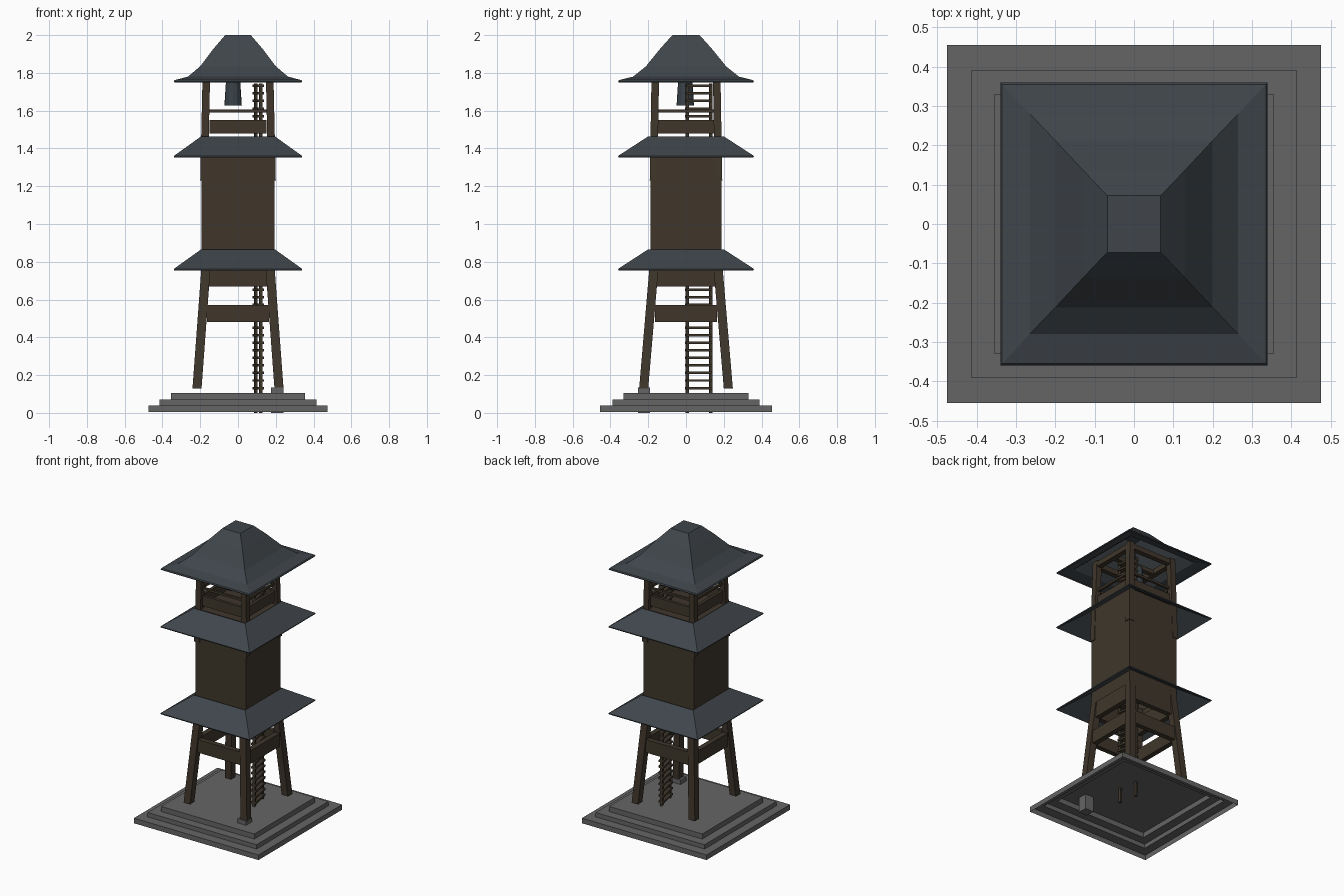
import bpy, bmesh, math
from mathutils import Vector, Matrix

if "Cube" in bpy.data.objects:
    bpy.data.objects.remove(bpy.data.objects["Cube"])


def material(name, rgb):
    m = bpy.data.materials.new(name)
    m.diffuse_color = (*rgb, 1)
    m.use_nodes = True
    m.node_tree.nodes["Principled BSDF"].inputs["Base Color"].default_value = m.diffuse_color
    return m


WOOD = material("dark_wood", (0.05, 0.037, 0.024))
TILE = material("slate_tile", (0.05, 0.06, 0.07))
STONE = material("stone", (0.13, 0.13, 0.13))
METAL = material("bell_metal", (0.04, 0.055, 0.065))


def finish(name, bm, mat):
    bmesh.ops.recalc_face_normals(bm, faces=bm.faces)
    me = bpy.data.meshes.new(name)
    bm.to_mesh(me)
    bm.free()
    me.materials.append(mat)
    ob = bpy.data.objects.new(name, me)
    bpy.context.collection.objects.link(ob)
    return ob


def shell(name, levels, mat, cap=True, thickness=0):
    """Rectangular rings (half x, half y, z) joined from bottom to top, open below."""
    bm = bmesh.new()
    rings = [[bm.verts.new((sx * hx, sy * hy, z))
              for sx, sy in ((-1, -1), (1, -1), (1, 1), (-1, 1))] for hx, hy, z in levels]
    for a, b in zip(rings, rings[1:]):
        for i in range(4):
            j = (i + 1) % 4
            bm.faces.new((a[i], a[j], b[j], b[i]))
    if cap:
        bm.faces.new(rings[-1])
    ob = finish(name, bm, mat)
    if thickness:
        s = ob.modifiers.new("thickness", "SOLIDIFY")
        s.thickness = thickness
        s.offset = -1
    return ob


def box(name, lo, hi, mat, rot=0):
    """Box between two corners, optionally turned about its own vertical axis."""
    lo, hi = Vector(lo), Vector(hi)
    bm = bmesh.new()
    bmesh.ops.create_cube(bm, size=1, matrix=Matrix.Translation((lo + hi) / 2)
                          @ Matrix.Rotation(rot, 4, "Z") @ Matrix.Diagonal((*(hi - lo), 1)))
    return finish(name, bm, mat)


def post(name, a, b, w, mat):
    """Leaning square post with level ends."""
    bm = bmesh.new()
    bmesh.ops.create_cube(bm, size=1)
    for v in bm.verts:
        p = Vector(b if v.co.z > 0 else a)
        v.co = p + Vector((v.co.x * w, v.co.y * w, 0))
    return finish(name, bm, mat)


def four_sides(name, x, y, length, thick, z0, z1, mat):
    """One horizontal member on each of the four sides."""
    for s, tag in ((-1, "a"), (1, "b")):
        box(f"{name}_x_{tag}", (-length, s * y - thick / 2, z0), (length, s * y + thick / 2, z1), mat)
        box(f"{name}_y_{tag}", (s * x - thick / 2, -length, z0), (s * x + thick / 2, length, z1), mat)


# Stepped stone base and the single footing stone
shell("stepped_base", [(0.475, 0.455, 0.005), (0.475, 0.455, 0.04), (0.415, 0.39, 0.04),
                       (0.415, 0.39, 0.07), (0.355, 0.33, 0.07), (0.355, 0.33, 0.105)], STONE)
box("footing_stone", (0.175, -0.255, 0.0), (0.24, -0.19, 0.135), STONE)

# Legs and belfry posts
for sx in (-1, 1):
    for sy in (-1, 1):
        post("leg", (sx * 0.217, sy * 0.224, 0.13), (sx * 0.163, sy * 0.162, 0.86), 0.048, WOOD)
        post("belfry_post", (sx * 0.18, sy * 0.172, 1.23), (sx * 0.167, sy * 0.162, 1.81), 0.04, WOOD)

# Horizontal framing
four_sides("lower_beam", 0.185, 0.188, 0.165, 0.035, 0.48, 0.57, WOOD)
four_sides("upper_beam", 0.17, 0.168, 0.16, 0.035, 0.67, 0.79, WOOD)
four_sides("belfry_panel", 0.168, 0.16, 0.15, 0.02, 1.48, 1.55, WOOD)
four_sides("belfry_rail", 0.168, 0.16, 0.155, 0.015, 1.59, 1.605, WOOD)
four_sides("roof_beam", 0.167, 0.162, 0.18, 0.035, 1.765, 1.80, WOOD)

# Enclosed middle storey
shell("tower_body", [(0.194, 0.188, 0.77), (0.194, 0.188, 1.46)], WOOD)

# Two skirt roofs and the curved top roof
for name, z in (("lower_skirt_roof", 0.762), ("upper_skirt_roof", 1.36)):
    shell(name, [(0.34, 0.36, z), (0.195, 0.2, z + 0.104)], TILE, cap=False, thickness=0.008)
shell("top_roof", [(0.34, 0.36, 1.755), (0.335, 0.355, 1.762), (0.265, 0.28, 1.78),
                   (0.20, 0.212, 1.835), (0.128, 0.135, 1.93), (0.068, 0.072, 2.0)],
      TILE, thickness=0.008)

# Ladder running the full height, turned slightly
TURN = math.atan2(0.025, 0.125)
for name, x, y in (("ladder_rail_back", 0.095, 0.13), ("ladder_rail_front", 0.12, 0.006)):
    box(name, (x - 0.008, y - 0.008, 0.0), (x + 0.008, y + 0.008, 1.745), WOOD, TURN)
for i in range(41):
    z = 0.125 + i * 0.04
    box("ladder_rung", (0.089, -0.002, z), (0.125, 0.138, z + 0.013), WOOD, TURN)

# Bell with its hanging beam
bm = bmesh.new()
bmesh.ops.create_cone(bm, cap_ends=True, segments=12, radius1=0.046, radius2=0.037,
                      depth=0.14, matrix=Matrix.Translation((-0.026, -0.004, 1.698)))
finish("bell", bm, METAL)
box("bell_beam", (-0.17, -0.02, 1.765), (0.17, 0.012, 1.795), WOOD)
